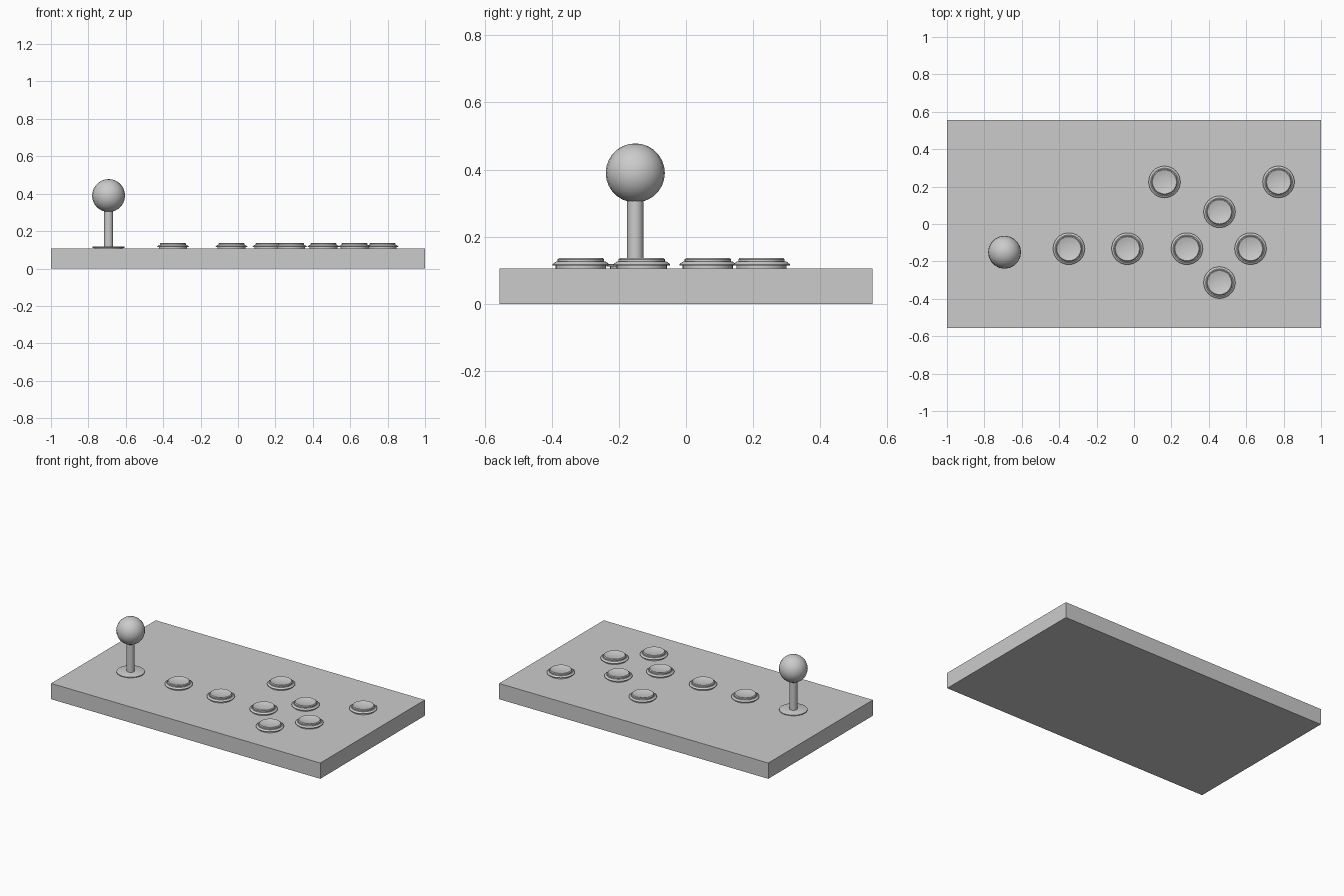
import bpy
import bmesh
import math

if "Cube" in bpy.data.objects:
    bpy.data.objects.remove(bpy.data.objects["Cube"])

TOP = 0.106  # height of the panel surface

grey = bpy.data.materials.new("plain_grey")
grey.diffuse_color = (0.6, 0.6, 0.6, 1)
grey.use_nodes = True
grey.node_tree.nodes["Principled BSDF"].inputs["Base Color"].default_value = grey.diffuse_color


def finish(bm, name, loc, smooth=True):
    bmesh.ops.recalc_face_normals(bm, faces=bm.faces)
    me = bpy.data.meshes.new(name)
    bm.to_mesh(me)
    bm.free()
    me.materials.append(grey)
    ob = bpy.data.objects.new(name, me)
    ob.location = loc
    bpy.context.collection.objects.link(ob)
    if smooth:
        bpy.ops.object.select_all(action='DESELECT')
        ob.select_set(True)
        bpy.context.view_layer.objects.active = ob
        bpy.ops.object.shade_smooth_by_angle(angle=math.radians(35))
    return ob


def lathe(name, profile, loc, sides=32):
    """Spin an (r, z) profile around the z axis."""
    bm = bmesh.new()
    vs = [bm.verts.new((r, 0, z)) for r, z in profile]
    es = [bm.edges.new(p) for p in zip(vs, vs[1:])]
    bmesh.ops.spin(bm, geom=vs + es, cent=(0, 0, 0), axis=(0, 0, 1),
                   angle=math.tau, steps=sides, use_merge=True)
    bmesh.ops.remove_doubles(bm, verts=bm.verts, dist=1e-5)
    return finish(bm, name, loc)


# Panel slab
bm = bmesh.new()
bmesh.ops.create_cube(bm, size=1)
bmesh.ops.scale(bm, vec=(2, 1.11, TOP), verts=bm.verts)
finish(bm, "panel", (0, 0, TOP / 2), smooth=False)

# Joystick: dust washer, shaft and ball
sx, sy = -0.692, -0.151
lathe("stick_washer", [(0, TOP), (0.075, TOP), (0.075, 0.111), (0.086, 0.111),
                       (0.086, 0.116), (0.08, 0.119), (0, 0.119)], (sx, sy, 0))
lathe("stick_shaft", [(0, 0.11), (0.024, 0.11), (0.024, 0.32), (0, 0.32)], (sx, sy, 0))
bm = bmesh.new()
bmesh.ops.create_uvsphere(bm, u_segments=20, v_segments=14, radius=0.088)
finish(bm, "stick_ball", (sx, sy, 0.39))

# Push buttons: flanged collar and dished plunger in one profile
button = [(0, TOP), (0.075, TOP), (0.075, 0.115), (0.085, 0.115), (0.085, 0.118),
          (0.074, 0.126), (0.071, 0.126), (0.071, 0.123), (0.069, 0.123),
          (0.069, 0.133), (0.064, 0.137), (0.06, 0.136), (0.045, 0.132),
          (0.025, 0.129), (0, 0.128)]
spots = [(-0.348, -0.132), (-0.035, -0.132), (0.283, -0.132), (0.623, -0.132),
         (0.163, 0.225), (0.773, 0.225), (0.457, 0.065), (0.457, -0.313)]
for i, (x, y) in enumerate(spots):
    lathe(f"button_{i + 1}", button, (x, y, 0))
